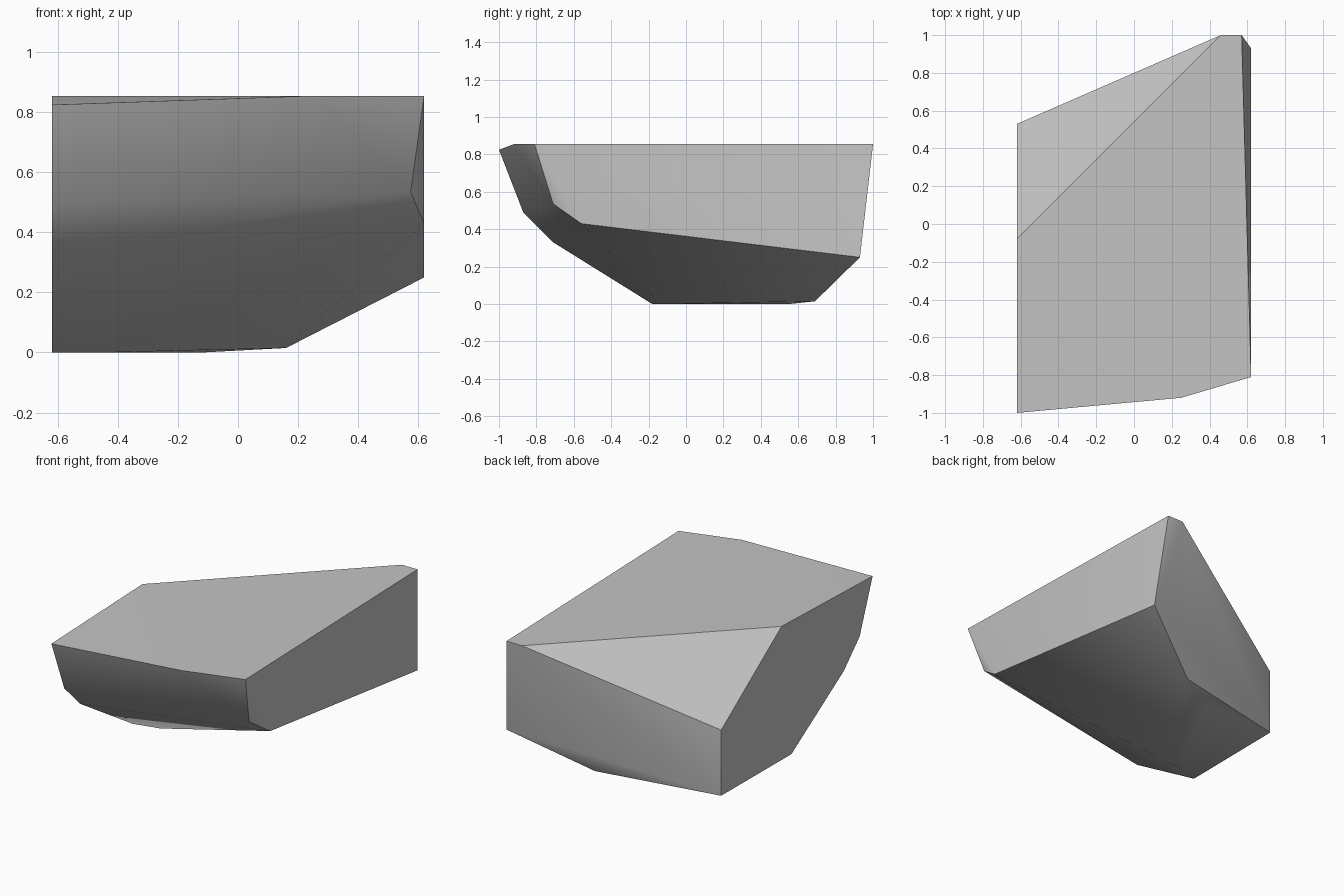
import bpy
import bmesh
import math

# Remove the default cube
cube = bpy.data.objects.get("Cube")
if cube:
    bpy.data.objects.remove(cube, do_unlink=True)


def make_material(name, value):
    """Plain flat grey material."""
    material = bpy.data.materials.new(name)
    material.use_nodes = True
    colour = (value, value, value, 1.0)
    material.diffuse_color = colour
    shader = material.node_tree.nodes["Principled BSDF"]
    shader.inputs["Base Color"].default_value = colour
    return material


def make_hull(name, points, material):
    """Faceted chunk wrapped tightly around its corner points."""
    bm = bmesh.new()
    for point in points:
        bm.verts.new(point)
    bmesh.ops.convex_hull(bm, input=bm.verts)
    loose = [v for v in bm.verts if not v.link_faces]
    bmesh.ops.delete(bm, geom=loose, context="VERTS")
    bmesh.ops.recalc_face_normals(bm, faces=bm.faces)
    mesh = bpy.data.meshes.new(name)
    bm.to_mesh(mesh)
    bm.free()
    mesh.materials.append(material)
    chunk = bpy.data.objects.new(name, mesh)
    bpy.context.collection.objects.link(chunk)
    return chunk


side = 0.62
top = 0.855

# Clean flat cut on the right side, as a y-z profile
cut_profile = [(-1, 0.825), (-0.87, 0.49), (-0.71, 0.33), (-0.18, 0),
               (0.53, 0.005), (0.53, 0.425), (-0.08, top)]
cut_face = [(-side, y, z) for y, z in cut_profile]

# Level upper rim
rim = [(0.25, -0.92, top), (side, -0.81, top), (0.57, 1, top), (0.46, 1, top)]

# Slightly leaning left wall with its chipped front corner
left_wall = [(0.575, -0.71, 0.535), (side, -0.56, 0.43), (side, 0.93, 0.25)]

# Worn underside
underside = [(-0.45, -0.14, 0), (-0.12, 0.55, 0), (0.16, 0.69, 0.015)]

stone_grey = make_material("stone grey", 0.55)
rock = make_hull("rock_chunk", cut_face + rim + left_wall + underside, stone_grey)

# Soft shading on the worn sides, crisp edges on the breaks
bpy.ops.object.select_all(action="DESELECT")
rock.select_set(True)
bpy.context.view_layer.objects.active = rock
bpy.ops.object.shade_smooth_by_angle(angle=math.radians(38))
